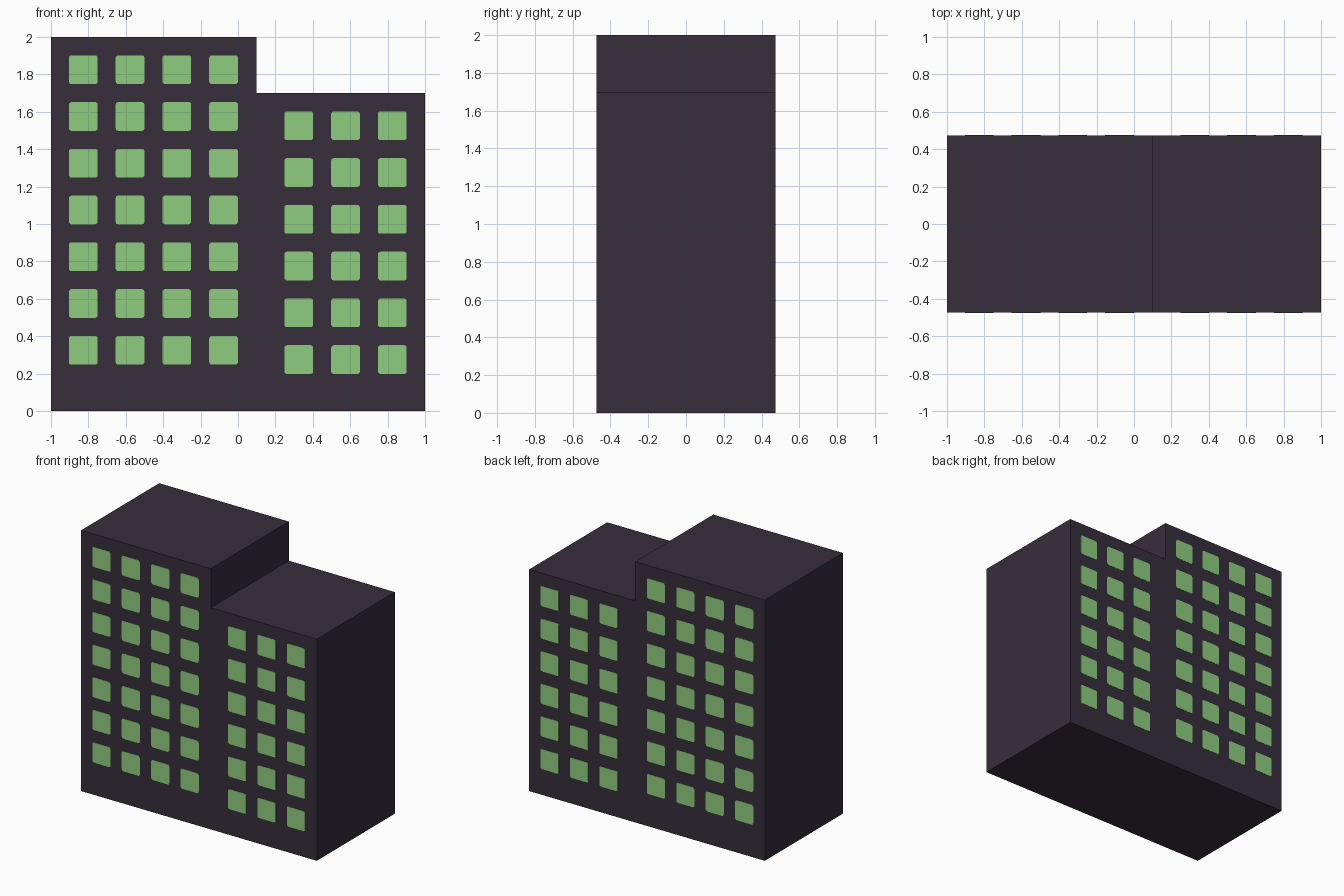
import bpy, bmesh, math

if "Cube" in bpy.data.objects:
    bpy.data.objects.remove(bpy.data.objects["Cube"])

def srgb(r, g, b):
    f = lambda c: c / 12.92 if c <= 0.04045 else ((c + 0.055) / 1.055) ** 2.4
    return (f(r / 255), f(g / 255), f(b / 255), 1.0)

def material(name, colour):
    m = bpy.data.materials.new(name)
    m.diffuse_color = colour
    m.use_nodes = True
    m.node_tree.nodes["Principled BSDF"].inputs["Base Color"].default_value = m.diffuse_color
    return m

wall_mat = material("dark plum wall", srgb(55, 46, 60))
glass_mat = material("light green glass", srgb(143, 205, 126))

HALF_DEPTH = 0.473   # wall planes at +-y
PLATE = 0.002        # how far windows stand out

def extrude_profile(bm, pts, y0, y1):
    """Closed prism from an x,z outline, running from y0 to y1."""
    face = bm.faces.new([bm.verts.new((x, y0, z)) for x, z in pts])
    out = bmesh.ops.extrude_face_region(bm, geom=[face])["geom"]
    verts = [v for v in out if isinstance(v, bmesh.types.BMVert)]
    bmesh.ops.translate(bm, verts=verts, vec=(0, y1 - y0, 0))

def finish(bm, name, mat):
    bmesh.ops.recalc_face_normals(bm, faces=bm.faces[:])
    me = bpy.data.meshes.new(name)
    bm.to_mesh(me)
    bm.free()
    me.materials.append(mat)
    ob = bpy.data.objects.new(name, me)
    bpy.context.collection.objects.link(ob)
    return ob

def rounded_square(cx, cz, half=0.077, r=0.014, steps=3):
    pts = []
    for q, (sx, sz) in enumerate([(1, 1), (-1, 1), (-1, -1), (1, -1)]):
        for i in range(steps + 1):
            a = math.pi / 2 * (q + i / steps)
            pts.append((cx + sx * (half - r) + r * math.cos(a),
                        cz + sz * (half - r) + r * math.sin(a)))
    return pts

# Stepped building body
bm = bmesh.new()
extrude_profile(bm, [(-1, 0), (1, 0), (1, 1.7), (0.1, 1.7), (0.1, 2), (-1, 2)],
                -HALF_DEPTH, HALF_DEPTH)
finish(bm, "building_body", wall_mat)

# Window grids on front and back: first column x, first row z, columns, rows
grids = {"tall_wing": (-0.827, 0.325, 4, 7), "low_wing": (0.325, 0.275, 3, 6)}
for wing, (x0, z0, cols, rows) in grids.items():
    for side, s in (("front", -1), ("back", 1)):
        bm = bmesh.new()
        for c in range(cols):
            for r in range(rows):
                extrude_profile(bm, rounded_square(x0 + 0.25 * c, z0 + 0.25 * r),
                                s * (HALF_DEPTH - PLATE), s * (HALF_DEPTH + PLATE))
        finish(bm, f"{wing}_{side}_windows", glass_mat)
